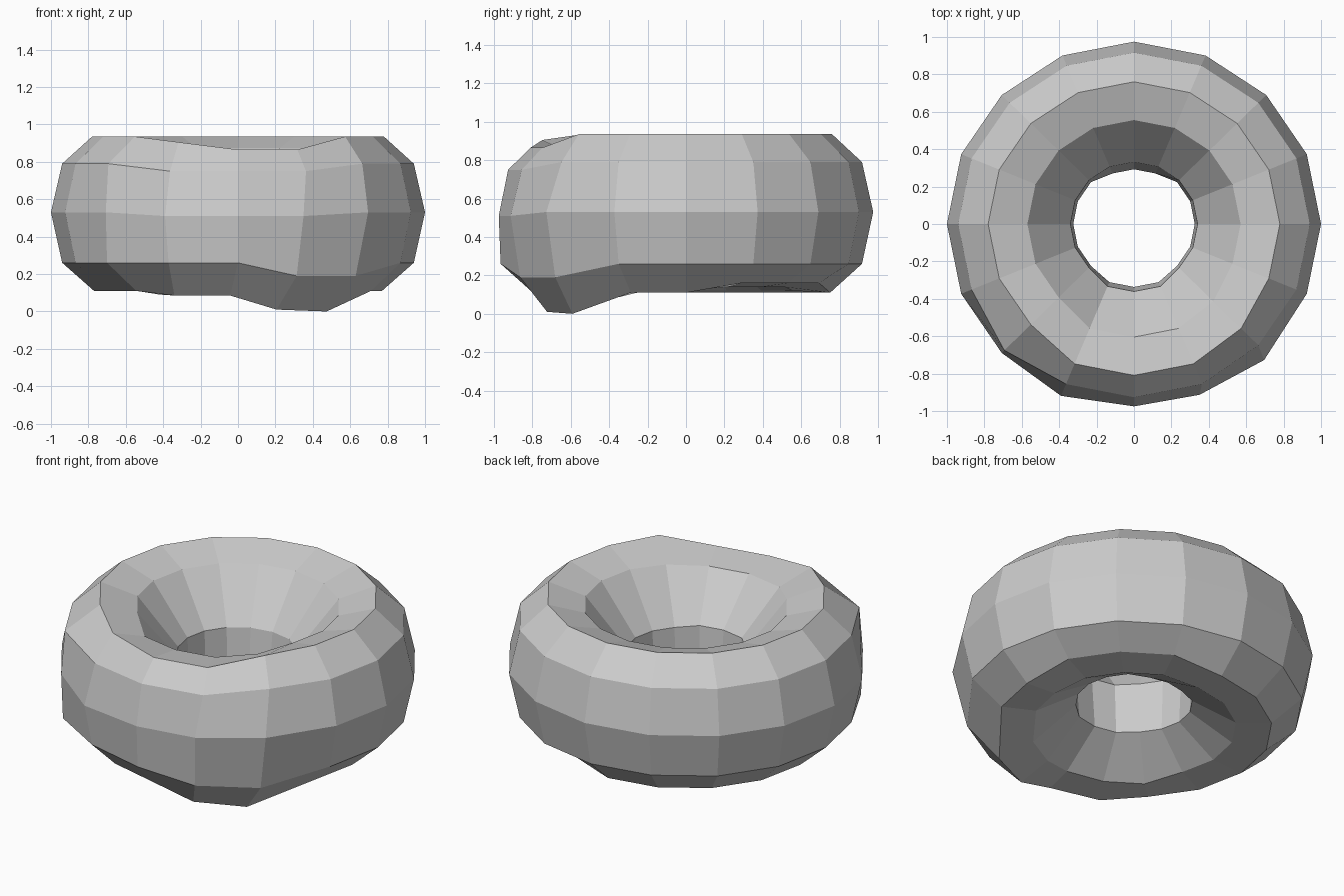
import bpy
import bmesh
from math import radians
from mathutils import Matrix, Vector

cube = bpy.data.objects.get("Cube")
if cube:
    bpy.data.objects.remove(cube)

# Material
grey = bpy.data.materials.new("plain grey")
grey.use_nodes = True
color = (0.6, 0.6, 0.6, 1)
grey.diffuse_color = color
grey.node_tree.nodes["Principled BSDF"].inputs["Base Color"].default_value = color

# Cross-section as ring name: (radius, height), going around the tube
PROFILE = {
    "outer": (1, 0.53),
    "shoulder": (0.94, 0.79),
    "top": (0.78, 0.935),
    "funnel": (0.57, 0.87),
    "hole_top": (0.34, 0.585),
    "hole_bottom": (0.325, 0.27),
    "hollow": (0.57, 0.12),
    "base": (0.77, 0.11),
    "skirt": (0.94, 0.26),
}
SEGMENTS = 16

# Segments around the front, counted from the model's left side
right_corner, mid_right, front, mid_left, left_corner = range(10, 15)
front_middle = (mid_right, front, mid_left)
front_left = (mid_left, left_corner)
back_left = (1, 2, 3)
back_middle = (3, 4, 5)

# Evenly turned rings
bm = bmesh.new()
rings = {}
for name, (radius, height) in PROFILE.items():
    rings[name] = [
        bm.verts.new(Matrix.Rotation(radians(360 * k / SEGMENTS), 3, "Z") @ Vector((radius, 0, height)))
        for k in range(SEGMENTS)]


def push(ring, segments, outward=0, up=0, turn=0):
    """Move the named ring's points outward, up and around the axis."""
    for segment in segments:
        point = rings[ring][segment].co
        flat = point.xy.normalized() * outward
        moved = point + Vector((flat.x, flat.y, up))
        rings[ring][segment].co = Matrix.Rotation(radians(turn), 3, "Z") @ moved


# Dented front of the wall
push("outer", front_middle, up=-0.02)
push("outer", (mid_right, left_corner), outward=0.02)
push("outer", front_left, turn=-2)
push("shoulder", front_middle, outward=0.01, up=-0.04)
push("shoulder", (right_corner,), outward=0.04)
push("skirt", (right_corner, front), outward=0.05)
push("skirt", (mid_right,), outward=0.03)
push("skirt", front_left, up=-0.07, turn=-3)

# Sagging front of the rim and funnel
push("top", front_middle, outward=0.05, up=-0.03)
push("top", (front, mid_left), up=-0.04)
push("top", (left_corner,), outward=0.03)
push("funnel", front_middle, outward=0.05, up=-0.035)
push("funnel", (left_corner,), outward=0.03, up=-0.02)

# Hole leaning towards the front
push("hole_top", front_middle, outward=0.03)
push("hole_bottom", front_middle, outward=0.02)
push("hole_bottom", back_middle, outward=-0.025)

# Drooping front and lifted back of the underside
push("hollow", (right_corner, mid_right, front), outward=0.02, up=-0.03)
push("hollow", front_left, up=-0.05, turn=-4)
push("hollow", back_left, up=0.02)
push("base", (mid_right, front), outward=0.02, up=-0.025, turn=-3)
push("base", front_left, up=-0.1, turn=-7)
push("base", (left_corner,), up=-0.01)
push("base", back_left, up=0.05)

# Skin between the rings, slightly flattened front to back
for vert in bm.verts:
    vert.co.y *= 0.975
loops = list(rings.values())
for low, high in zip(loops, loops[1:] + loops[:1]):
    for k in range(SEGMENTS):
        bm.faces.new((low[k - 1], low[k], high[k], high[k - 1]))

bmesh.ops.recalc_face_normals(bm, faces=bm.faces)
mesh = bpy.data.meshes.new("ring_body")
bm.to_mesh(mesh)
bm.free()
mesh.materials.append(grey)
body = bpy.data.objects.new("ring_body", mesh)
bpy.context.collection.objects.link(body)
